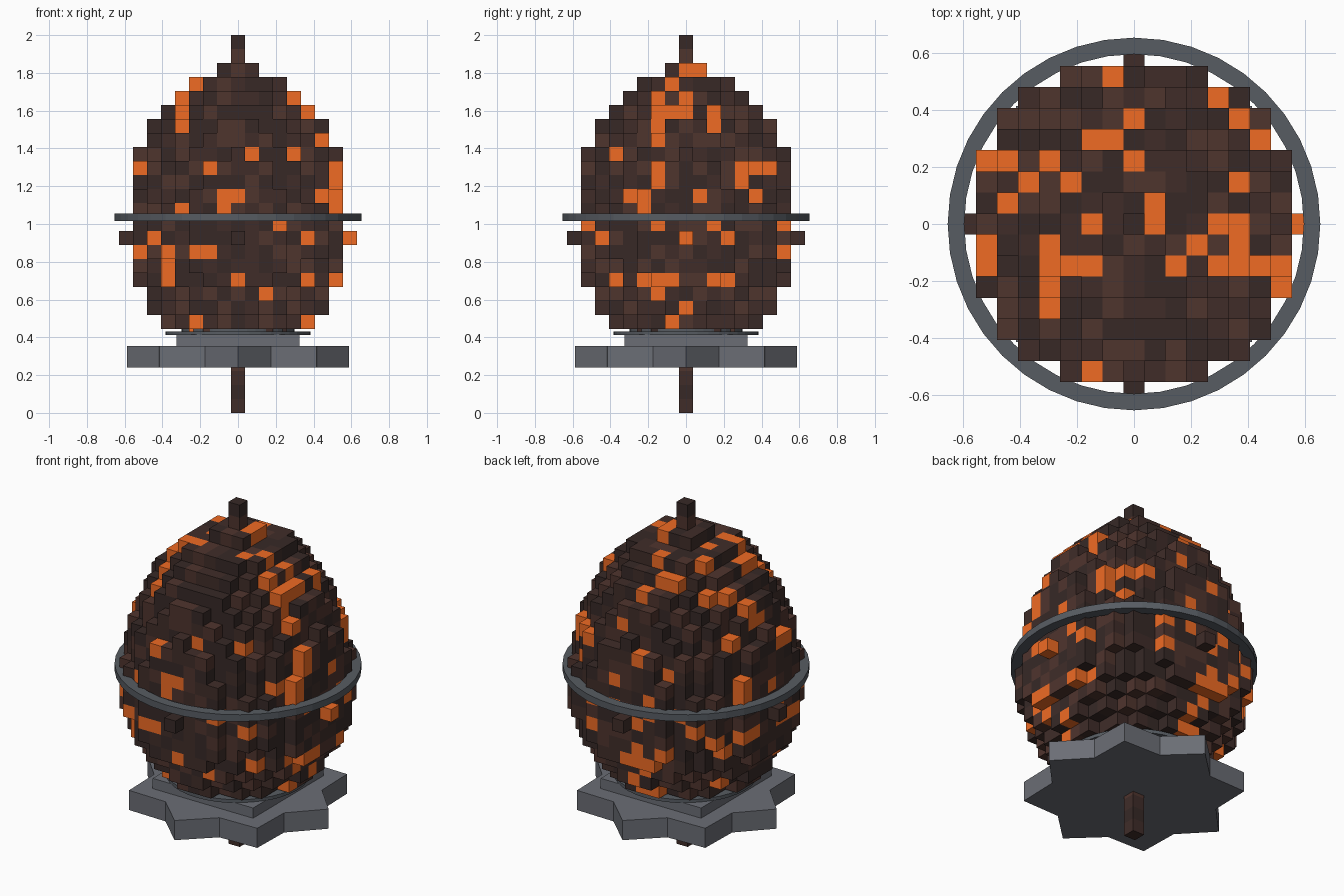
import bpy, bmesh, math, random

if "Cube" in bpy.data.objects:
    bpy.data.objects.remove(bpy.data.objects["Cube"])

random.seed(7)
S = 2 / 27          # voxel size: the model is 27 voxels tall


def material(name, *srgb):
    """Material from display colour values, converted to linear."""
    m = bpy.data.materials.new(name)
    m.diffuse_color = [((c + 0.055) / 1.055) ** 2.4 for c in srgb] + [1]
    m.use_nodes = True
    m.node_tree.nodes["Principled BSDF"].inputs["Base Color"].default_value = m.diffuse_color
    return m


BROWNS = [material("dark_bark", 0.215, 0.16, 0.15),
          material("mid_bark", 0.25, 0.175, 0.16),
          material("light_bark", 0.31, 0.205, 0.18)]
EMBER = material("ember_orange", 0.94, 0.42, 0.14)
IRON = material("iron", 0.34, 0.36, 0.385)
STONE = material("stone", 0.42, 0.43, 0.46)


def finish(name, bm, mats):
    bmesh.ops.recalc_face_normals(bm, faces=bm.faces)
    me = bpy.data.meshes.new(name)
    bm.to_mesh(me)
    bm.free()
    for m in mats:
        me.materials.append(m)
    ob = bpy.data.objects.new(name, me)
    bpy.context.collection.objects.link(ob)
    return ob


def prism(name, outline, z0, z1, mat):
    """Extrude a closed xy outline from z0 to z1."""
    bm = bmesh.new()
    f = bm.faces.new([bm.verts.new((x, y, z0)) for x, y in outline])
    top = bmesh.ops.extrude_face_region(bm, geom=[f], use_keep_orig=True)["geom"]
    bmesh.ops.translate(bm, vec=(0, 0, z1 - z0),
                        verts=[v for v in top if isinstance(v, bmesh.types.BMVert)])
    return finish(name, bm, [mat])


def ring(name, r_in, r_out, z0, z1, n, mat):
    """Flat band with a rectangular cross-section."""
    bm = bmesh.new()
    profile = [(r_in, z0), (r_out, z0), (r_out, z1), (r_in, z1)]
    loops = []
    for i in range(n):
        a = 2 * math.pi * i / n
        loops.append([bm.verts.new((r * math.cos(a), r * math.sin(a), z))
                      for r, z in profile])
    for i in range(n):
        p, q = loops[i], loops[(i + 1) % n]
        for k in range(4):
            j = (k + 1) % 4
            bm.faces.new((p[k], q[k], q[j], p[j]))
    return finish(name, bm, [mat])


def circle(radii, n):
    """Outline with n points, cycling through the given radii."""
    return [(radii[i % len(radii)] * math.cos(2 * math.pi * i / n),
             radii[i % len(radii)] * math.sin(2 * math.pi * i / n)) for i in range(n)]


# Voxel egg: two half ellipsoids meeting at layer 12, plus a central spike
cells = {}
for k in range(27):
    dz = k - 12
    height = 12.39 if dz > 0 else 8.0
    r2 = max(0, 8.02 ** 2 * (1 - (dz / height) ** 2))
    for x in range(-8, 9):
        for y in range(-8, 9):
            if x * x + y * y <= r2:
                spike = k < 5 or k > 24
                orange = not spike and random.random() < 0.15
                cells[x, y, k] = 3 if orange else random.randrange(3)

# Only the exposed voxel sides become faces
bm = bmesh.new()
verts = {}


def corner(p):
    if p not in verts:
        verts[p] = bm.verts.new(((p[0] - 0.5) * S, (p[1] - 0.5) * S, p[2] * S))
    return verts[p]


for c, colour in cells.items():
    for axis in range(3):
        u, v = (axis + 1) % 3, (axis + 2) % 3
        for side in (0, 1):
            nb = list(c)
            nb[axis] += 2 * side - 1
            if tuple(nb) in cells:
                continue
            quad = []
            for du, dv in ((0, 0), (1, 0), (1, 1), (0, 1)):
                p = list(c)
                p[axis] += side
                p[u] += du
                p[v] += dv
                quad.append(corner(tuple(p)))
            face = bm.faces.new(quad if side else quad[::-1])
            face.material_index = colour
finish("voxel_egg", bm, BROWNS + [EMBER])

# Iron bands around the middle and the foot of the egg
ring("middle_band", 0.597, 0.655, 1.015, 1.055, 40, IRON)
ring("foot_band", 0.325, 0.385, 0.412, 0.432, 40, IRON)
ring("inner_foot_band", 0.24, 0.30, 0.412, 0.446, 40, IRON)

# Stand: eight-pointed star with a square plate on top
prism("star_base", circle([0.587, 0.456], 16), 0.24, 0.355, STONE)
h = 0.325
prism("square_plate", [(-h, -h), (h, -h), (h, h), (-h, h)], 0.355, 0.415, STONE)
